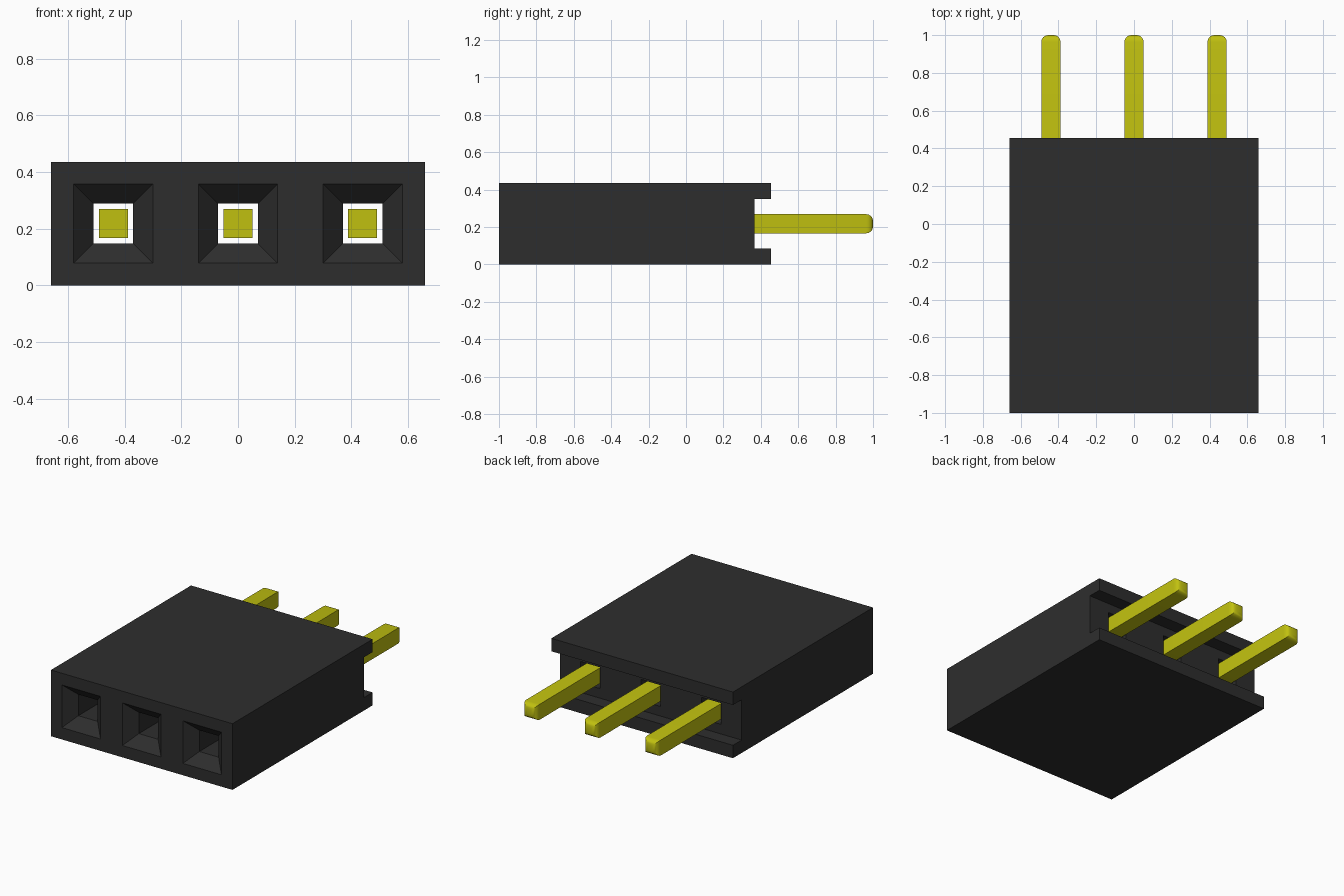
import bpy, bmesh

if "Cube" in bpy.data.objects:
    bpy.data.objects.remove(bpy.data.objects["Cube"], do_unlink=True)

PITCH = 0.44      # spacing of the sockets
MID_Z = 0.218     # height of the socket centres


def material(name, rgb):
    m = bpy.data.materials.new(name)
    m.use_nodes = True
    m.diffuse_color = (*rgb, 1)
    m.node_tree.nodes["Principled BSDF"].inputs["Base Color"].default_value = (*rgb, 1)
    return m


def make_object(name, bm, mat):
    bmesh.ops.recalc_face_normals(bm, faces=bm.faces)
    mesh = bpy.data.meshes.new(name)
    bm.to_mesh(mesh)
    bm.free()
    mesh.materials.append(mat)
    obj = bpy.data.objects.new(name, mesh)
    bpy.context.collection.objects.link(obj)
    return obj


def square_loft(bm, x, rings):
    """Capped square tube along y; rings are (y, half width)."""
    loops = [[bm.verts.new((x + sx * h, y, MID_Z + sz * h))
              for sx, sz in ((-1, -1), (1, -1), (1, 1), (-1, 1))] for y, h in rings]
    for a, b in zip(loops, loops[1:]):
        for i in range(4):
            j = (i + 1) % 4
            bm.faces.new((a[i], a[j], b[j], b[i]))
    bm.faces.new(loops[0])
    return bm.faces.new(loops[-1])


black = material("black plastic", (0.027, 0.027, 0.027))
yellow = material("yellow metal", (0.53, 0.53, 0.005))

# Housing: side profile with the rear channel, extruded across x
profile = [(-1, 0), (0.455, 0), (0.455, 0.085), (0.365, 0.085),
           (0.365, 0.35), (0.455, 0.35), (0.455, 0.435), (-1, 0.435)]
bm = bmesh.new()
side = bm.faces.new([bm.verts.new((-0.66, y, z)) for y, z in profile])
grown = bmesh.ops.extrude_face_region(bm, geom=[side])["geom"]
bmesh.ops.translate(bm, vec=(1.32, 0, 0),
                    verts=[v for v in grown if isinstance(v, bmesh.types.BMVert)])
housing = make_object("housing", bm, black)

# Sockets: funnel mouths leading to square holes right through
bm = bmesh.new()
for i in (-1, 0, 1):
    square_loft(bm, i * PITCH, [(-1.01, 0.15), (-0.93, 0.07), (0.42, 0.07)])
cutter = make_object("socket_cutter", bm, black)
cutter.hide_render = True
cut = housing.modifiers.new("sockets", 'BOOLEAN')
cut.operation, cut.solver, cut.object = 'DIFFERENCE', 'EXACT', cutter
bpy.context.view_layer.objects.active = housing
bpy.ops.object.modifier_apply(modifier=cut.name)
bpy.data.objects.remove(cutter, do_unlink=True)

# Pins: square bars with rounded tips
for i, name in ((-1, "right_pin"), (0, "middle_pin"), (1, "left_pin")):
    bm = bmesh.new()
    tip = square_loft(bm, i * PITCH, [(-0.2, 0.051), (1, 0.051)])
    bmesh.ops.bevel(bm, geom=list(tip.edges), offset=0.036, segments=4,
                    profile=0.5, affect='EDGES')
    pin = make_object(name, bm, yellow)
    bpy.ops.object.select_all(action='DESELECT')
    pin.select_set(True)
    bpy.context.view_layer.objects.active = pin
    bpy.ops.object.shade_smooth_by_angle(angle=0.6)
